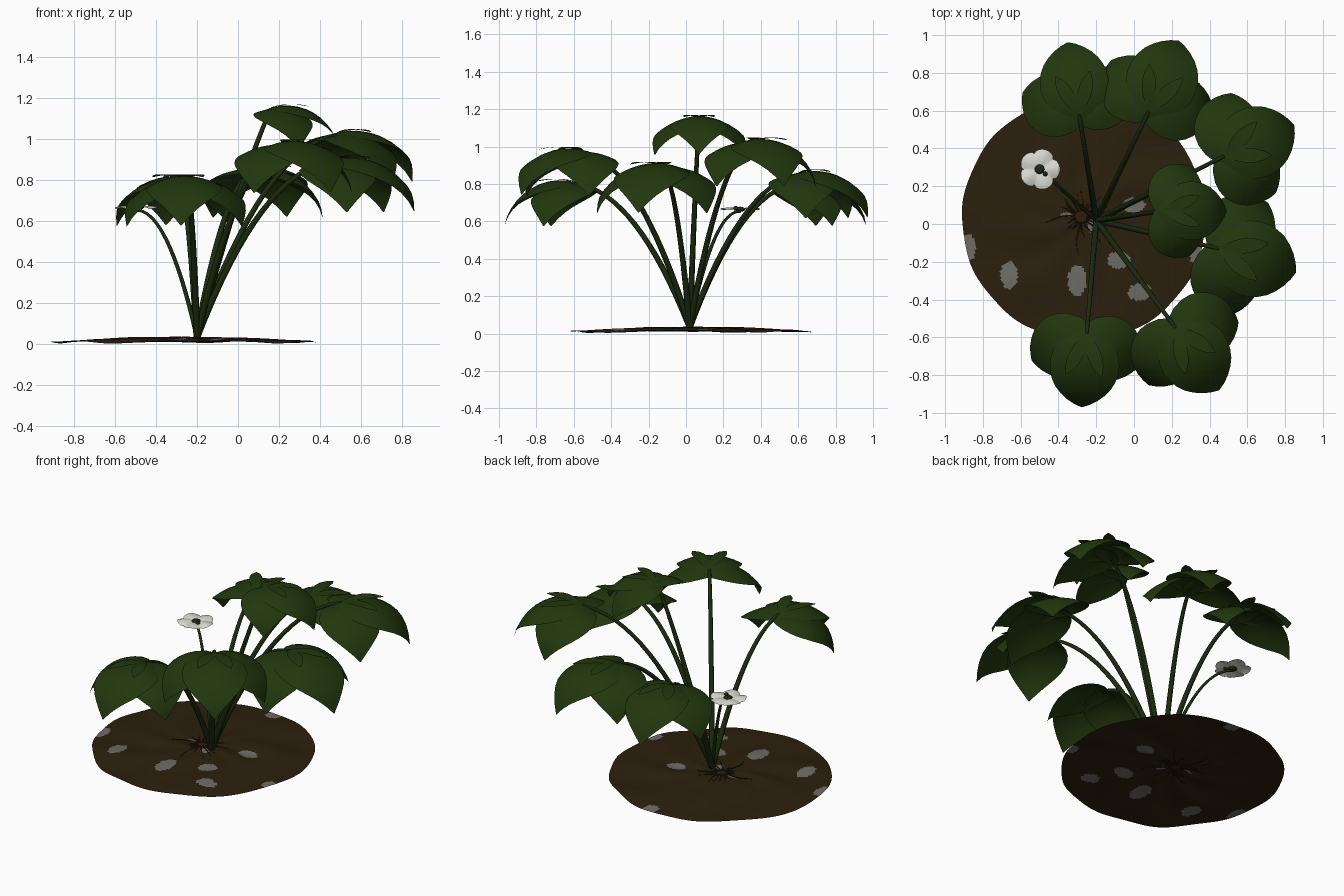
import bpy, bmesh, math, random
from mathutils import Vector, Matrix

random.seed(4)
cube = bpy.data.objects.get("Cube")
if cube:
    bpy.data.objects.remove(cube, do_unlink=True)


def material(name, r, g, b):
    m = bpy.data.materials.new(name)
    m.use_nodes = True
    m.diffuse_color = (r, g, b, 1)
    m.roughness = 1.0
    m.specular_intensity = 0.0
    bsdf = m.node_tree.nodes["Principled BSDF"]
    bsdf.inputs["Base Color"].default_value = (r, g, b, 1)
    bsdf.inputs["Roughness"].default_value = 1.0
    bsdf.inputs["Specular IOR Level"].default_value = 0.0
    return m


LEAF = material("leaf green", 0.0155, 0.038, 0.004)
STEM = material("stem green", 0.011, 0.024, 0.004)
SOIL = material("soil brown", 0.025, 0.0142, 0.004)
ROOT = material("dark root", 0.016, 0.009, 0.003)
STONE = material("pebble grey", 0.16, 0.15, 0.135)
PETAL = material("petal white", 0.72, 0.72, 0.66)
EYE = material("flower centre", 0.012, 0.02, 0.005)

BASE = Vector((-0.2, 0.02, 0.035))


def finish(name, bm, *mats):
    mesh = bpy.data.meshes.new(name)
    bm.to_mesh(mesh)
    bm.free()
    ob = bpy.data.objects.new(name, mesh)
    bpy.context.collection.objects.link(ob)
    for m in mats:
        mesh.materials.append(m)
    for p in mesh.polygons:
        p.use_smooth = True
    return ob


def tube(name, points, r0, r1, mat):
    """Tapered stalk swept along a list of points."""
    cu = bpy.data.curves.new(name, 'CURVE')
    cu.dimensions = '3D'
    cu.bevel_depth = 1.0
    cu.bevel_resolution = 2
    cu.use_fill_caps = True
    sp = cu.splines.new('POLY')
    sp.points.add(len(points) - 1)
    for i, p in enumerate(points):
        sp.points[i].co = (*p, 1)
        sp.points[i].radius = r0 + (r1 - r0) * i / (len(points) - 1)
    ob = bpy.data.objects.new(name, cu)
    bpy.context.collection.objects.link(ob)
    cu.materials.append(mat)
    return ob


def arch(a, b, out, up, n=16):
    """Quadratic arc that rises first and leans outward later."""
    c = Vector((a.x + (b.x - a.x) * out, a.y + (b.y - a.y) * out, b.z * up))
    return [a * (1 - t) ** 2 + c * 2 * t * (1 - t) + b * t * t
            for t in (i / n for i in range(n + 1))]


def grid_faces(bm, rows):
    for a, b in zip(rows, rows[1:]):
        for i in range(len(a) - 1):
            bm.faces.new((a[i], a[i + 1], b[i + 1], b[i]))


# Half widths from base to tip: broad leaflet, narrow inner lobe
BROAD = [0.03, 0.11, 0.155, 0.18, 0.19, 0.187, 0.174, 0.152, 0.12, 0.083, 0.043, 0.003]
NARROW = [0.004, 0.02, 0.033, 0.038, 0.036, 0.025, 0.003]


def add_blade(bm, matrix, widths, start, length, pitch0, pitch1, dome):
    """Pointed blade along +x, domed across and bent from pitch0 to pitch1."""
    n, x, z, rows = len(widths), start, start * 0.4, []
    step = length / (n - 1)
    for i, w in enumerate(widths):
        rows.append([bm.verts.new(matrix @ Vector((x, s * w, z - dome * (s * w) ** 2)))
                     for s in (j / 4 - 1 for j in range(9))])
        pitch = math.radians(pitch0 + (pitch1 - pitch0) * i / (n - 1))
        x += step * math.cos(pitch)
        z += step * math.sin(pitch)
    grid_faces(bm, rows)


# Joint of each three-part leaf: x, y, z, direction in degrees, size
LEAVES = {
    "back_right": (-0.29, 0.58, 0.80, 99, 0.96),
    "back": (0.08, 0.60, 0.85, 67, 1.0),
    "back_left": (0.48, 0.36, 1.02, 24, 1.0),
    "top": (0.16, 0.07, 1.145, 0, 0.82),
    "left": (0.45, -0.13, 0.89, -17, 1.06),
    "front_left": (0.22, -0.55, 0.97, -55, 1.0),
    "front": (-0.25, -0.58, 0.80, -94, 0.97),
}
for name, (x, y, z, yaw, size) in LEAVES.items():
    joint = Vector((x, y, z))
    out, up = (0.62, 0.74) if name == "top" else (0.48, 0.94)
    tube(name + "_stem", arch(BASE, joint, out, up), 0.017, 0.010, STEM)

    def place(turn, scale, lift):
        return (Matrix.Translation(joint + Vector((0, 0, lift)))
                @ Matrix.Rotation(math.radians(yaw + turn), 4, 'Z')
                @ Matrix.Scale(size * scale, 4))

    bm = bmesh.new()
    add_blade(bm, place(0, 1.0, 0.008), BROAD, -0.04, 0.565, 20, -82, 1.5)
    for side in (-1, 1):
        add_blade(bm, place(60 * side, 0.93, 0), BROAD, -0.05, 0.54, 18, -86, 1.4)
        add_blade(bm, place(23 * side, 1.0, 0.008), NARROW, 0, 0.25, 14, -16, 0)
    finish(name + "_leaf", bm, LEAF)

# Soil sheet with flush pebbles
PEBBLES = [(0.0, 0.1, 0.06, 0.04), (-0.88, -0.12, 0.045, 0.07), (-0.66, -0.27, 0.045, 0.075),
           (-0.3, -0.3, 0.05, 0.08), (-0.08, -0.19, 0.06, 0.045), (0.03, -0.36, 0.06, 0.045),
           (0.34, -0.17, 0.04, 0.05), (-0.22, -0.01, 0.025, 0.04), (-0.36, 0.05, 0.03, 0.01),
           (-0.2, 0.64, 0.05, 0.045)]
CENTRE = Vector((-0.265, 0.03, 0))
bm = bmesh.new()
rows, segs, rings = [], 180, 60
for i in range(rings + 1):
    r = 0.01 + 0.635 * i / rings
    row = []
    for j in range(segs):
        a = math.tau * j / segs
        rr = r + 0.003 * math.sin(11 * a) * (r / 0.64) ** 4
        bump = 0.004 * math.sin(9 * a + 8 * r) + 0.004 * math.sin(14 * r + 5 * a)
        z = 0.033 - 0.021 * (r / 0.64) ** 1.5 + bump * min(1, r * 4)
        row.append(bm.verts.new((CENTRE.x + rr * math.cos(a), CENTRE.y + rr * math.sin(a), z)))
    rows.append(row + row[:1])
grid_faces(bm, rows)
bm.faces.new(rows[0][:-1])
for f in bm.faces:
    c = f.calc_center_median()
    if any(((c.x - px) / a) ** 2 + ((c.y - py) / b) ** 2 < 1 for px, py, a, b in PEBBLES):
        f.material_index = 1
bmesh.ops.recalc_face_normals(bm, faces=bm.faces)
finish("soil", bm, SOIL, STONE)

# Thin roots lying on the soil around the crown
for i in range(22):
    a = math.tau * i / 22 + random.uniform(-0.1, 0.1)
    length = random.uniform(0.08, 0.2)
    pts = []
    for k in range(6):
        t = k / 5
        bend = a + 0.15 * math.sin(3 * t + i)
        r = 0.03 + length * t
        pts.append(Vector((-0.28 + r * math.cos(bend), 0.04 + r * math.sin(bend), 0.034 - 0.006 * t)))
    tube("root_%02d" % (i + 1), pts, 0.004, 0.001, ROOT)

# Flower: bent stalk, five broad petals, dark centre
HEAD = Vector((-0.5, 0.29, 0.665))
tube("flower_stem", arch(BASE, HEAD - Vector((0, 0, 0.012)), 0.48, 1.02), 0.011, 0.007, STEM)
bm = bmesh.new()
rows, segs = [], 80
for i in range(7):
    t = i / 6
    row = []
    for j in range(segs):
        a = math.tau * j / segs
        lobe = abs(math.cos(2.5 * a)) ** 0.5
        r = 0.012 + t * (0.074 + 0.022 * lobe)
        z = 0.006 * math.sin(math.pi * t) + 0.005 * t * math.cos(5 * a)
        row.append(bm.verts.new(HEAD + Vector((r * math.cos(a), r * math.sin(a), z))))
    rows.append(row + row[:1])
grid_faces(bm, rows)
finish("petals", bm, PETAL)

bm = bmesh.new()
bmesh.ops.create_uvsphere(bm, u_segments=12, v_segments=8, radius=0.027,
                          matrix=Matrix.Translation(HEAD) @ Matrix.Diagonal((1, 1, 0.5, 1)))
bmesh.ops.create_icosphere(bm, subdivisions=2, radius=0.013,
                           matrix=Matrix.Translation(HEAD + Vector((0.03, -0.025, 0.005))))
finish("flower_centre", bm, EYE)
